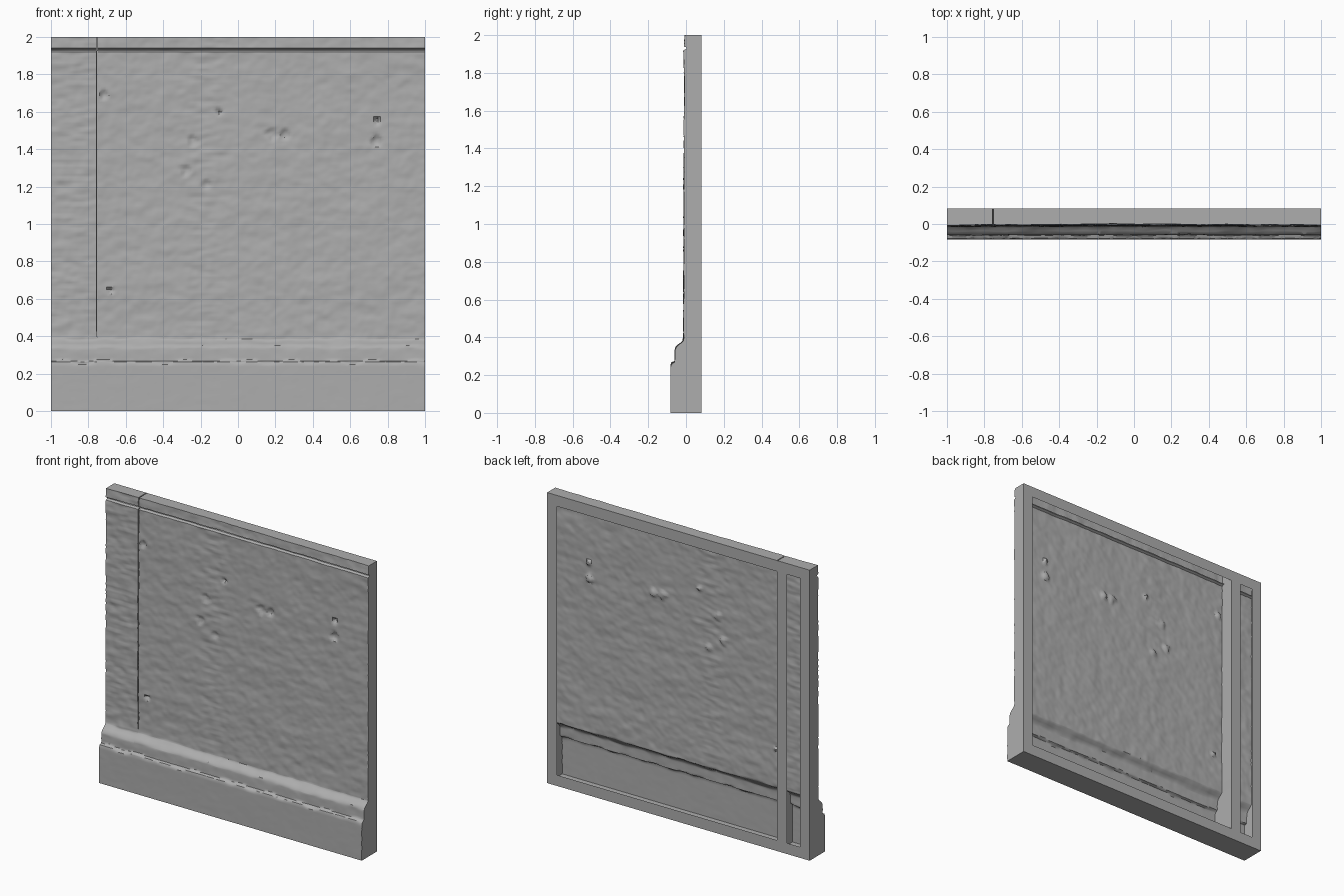
import bpy, bmesh, math
from mathutils import Vector, noise

cube = bpy.data.objects.get("Cube")
if cube:
    bpy.data.objects.remove(cube, do_unlink=True)

plaster = bpy.data.materials.new("grey_plaster")
plaster.use_nodes = True
GREY = (0.42, 0.42, 0.42, 1)
plaster.diffuse_color = GREY
plaster.node_tree.nodes["Principled BSDF"].inputs["Base Color"].default_value = GREY

BACK = 0.083
RIM = 0.075
SEAM = -0.753

# Face outline from skirting to top groove, as (height, depth)
PROFILE = [(0, -0.082), (0.25, -0.082), (0.262, -0.078), (0.268, -0.06), (0.335, -0.058),
           (0.35, -0.053), (0.375, -0.02), (0.385, -0.012), (1.92, -0.01),
           (1.928, 0.006), (1.934, 0.006), (1.94, -0.008), (2, -0.006)]

# Chips in the plaster, as (x, z, radius, depth)
CHIPS = [(-0.10, 1.60, 0.018, 0.02), (0.745, 1.55, 0.022, 0.02), (0.74, 1.44, 0.03, 0.014),
         (0.18, 1.48, 0.035, 0.012), (0.25, 1.48, 0.03, 0.012), (-0.24, 1.44, 0.035, 0.01),
         (-0.68, 0.645, 0.018, 0.015), (-0.72, 1.69, 0.025, 0.014), (-0.28, 1.29, 0.03, 0.01),
         (-0.17, 1.21, 0.025, 0.01)]


def outline(z):
    for (z0, y0), (z1, y1) in zip(PROFILE, PROFILE[1:]):
        if z <= z1:
            return y0 + (y1 - y0) * (z - z0) / (z1 - z0)
    return PROFILE[-1][1]


def smoothstep(a, b, v):
    t = min(max((v - a) / (b - a), 0), 1)
    return t * t * (3 - 2 * t)


def depth(x, z):
    """Outline plus trowel marks, mortar ridges and chips."""
    rough = 0.15 + 0.85 * smoothstep(0.24, 0.42, z)
    wear = 0.008 * noise.noise(Vector((x * 9, 3.0, z * 30))) * smoothstep(0.2, 0.27, z)
    y = outline(z + wear * (z < 0.42))
    y += rough * 0.004 * noise.noise(Vector((x * 4, 0.0, z * 5)))
    y += rough * 0.0035 * noise.noise(Vector((x * 13, 5.0, z * 18)))
    y += rough * 0.002 * noise.noise(Vector((x * 30, 9.0, z * 38)))
    # Exposed courses around the middle seam and the left strip
    patch = math.exp(-((x + 0.18) / 0.12) ** 2) + smoothstep(-0.7, -0.8, x)
    y += rough * patch * 0.004 * noise.noise(Vector((x * 10, 2.0, z * 45)))
    y += 0.005 * (1 - x * x) * smoothstep(0.4, 1.9, z)
    for cx, cz, r, d in CHIPS:
        dist = math.hypot(x - cx, z - cz) / r
        dist += 0.5 * noise.noise(Vector((x * 40, 1.0, z * 40)))
        y += d * (1 - smoothstep(0.6, 1.0, dist))
    return y


def steps(a, b, size):
    n = round((b - a) / size)
    return [a + (b - a) * i / n for i in range(n + 1)]


def panel(name, x0, x1, rim_left, rim_right):
    bm = bmesh.new()
    xs = steps(x0, x1, 0.0125)
    zs = sorted(set(steps(0, 2, 0.0125)) | {p[0] for p in PROFILE})

    # Weathered face, opening slightly along the seam
    def place(x, z):
        gap = 0.003 * smoothstep(0.38, 0.45, z) if abs(x - SEAM) < 1e-6 else 0
        return x + (gap if x0 == SEAM else -gap), depth(x, z), z
    rows = [[bm.verts.new(place(x, z)) for x in xs] for z in zs]
    for low, high in zip(rows, rows[1:]):
        for i in range(len(xs) - 1):
            bm.faces.new((low[i], low[i + 1], high[i + 1], high[i]))

    # Side walls back to the rear plane
    border = [e for e in bm.edges if e.is_boundary]
    made = bmesh.ops.extrude_edge_only(bm, edges=border)["geom"]
    for v in made:
        if isinstance(v, bmesh.types.BMVert):
            v.co.y = BACK

    # Flat rim around the open back
    def strip(a, b, low, high):
        corners = ((a, low), (a, high), (b, high), (b, low))
        bm.faces.new([bm.verts.new((x, BACK, z)) for x, z in corners])
    strip(x0, x1, 0, RIM)
    strip(x0, x1, 2 - RIM, 2)
    if rim_left:
        strip(x0, x0 + rim_left, RIM, 2 - RIM)
    if rim_right:
        strip(x1 - rim_right, x1, RIM, 2 - RIM)

    bmesh.ops.recalc_face_normals(bm, faces=bm.faces)
    mesh = bpy.data.meshes.new(name)
    bm.to_mesh(mesh)
    bm.free()
    mesh.materials.append(plaster)
    obj = bpy.data.objects.new(name, mesh)
    bpy.context.collection.objects.link(obj)
    bpy.ops.object.select_all(action="DESELECT")
    obj.select_set(True)
    bpy.context.view_layer.objects.active = obj
    bpy.ops.object.shade_smooth_by_angle(angle=math.radians(40))


panel("narrow_wall_strip", -1, SEAM, RIM, RIM)
panel("wide_wall_panel", SEAM, 1, 0, RIM)
